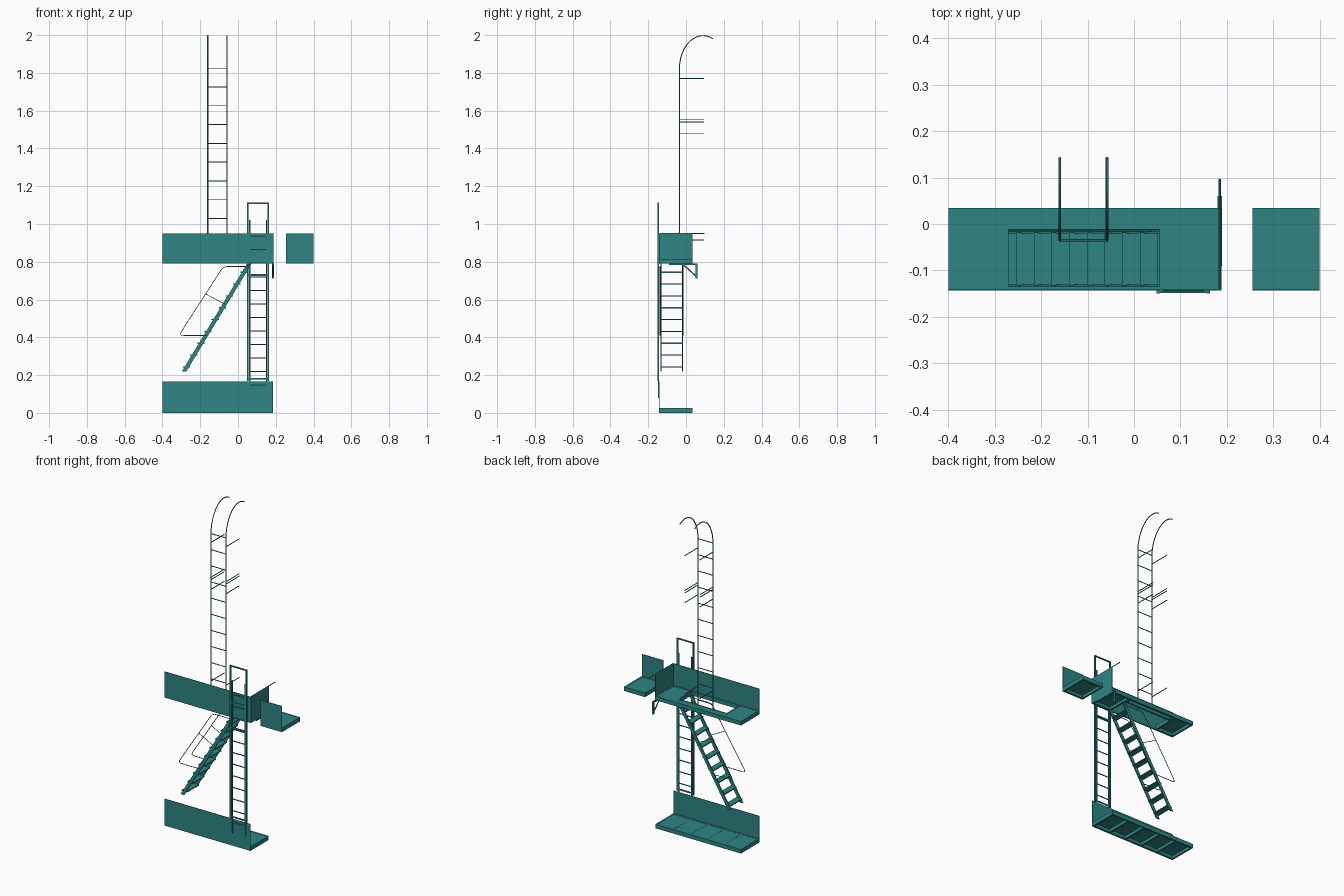
import bpy, math
from mathutils import Vector

cube = bpy.data.objects.get("Cube")
if cube:
    bpy.data.objects.remove(cube, do_unlink=True)

teal = bpy.data.materials.new("teal_painted_steel")
teal.use_nodes = True
COLOUR = (0.026, 0.235, 0.23, 1)
teal.diffuse_color = COLOUR
teal.node_tree.nodes["Principled BSDF"].inputs["Base Color"].default_value = COLOUR


def mesh_object(name, verts, faces):
    mesh = bpy.data.meshes.new(name)
    mesh.from_pydata(verts, [], faces)
    mesh.materials.append(teal)
    obj = bpy.data.objects.new(name, mesh)
    bpy.context.collection.objects.link(obj)
    return obj


def boxes(name, spans):
    """One object from boxes given as (x0, x1, y0, y1, z0, z1)."""
    verts, faces = [], []
    for x0, x1, y0, y1, z0, z1 in spans:
        n = len(verts)
        verts += [(x, y, z) for z in (z0, z1) for x, y in ((x0, y0), (x1, y0), (x1, y1), (x0, y1))]
        faces += [(n + 3, n + 2, n + 1, n), (n + 4, n + 5, n + 6, n + 7)]
        faces += [(n + i, n + (i + 1) % 4, n + 4 + (i + 1) % 4, n + 4 + i) for i in range(4)]
    return mesh_object(name, verts, faces)


def tubes(name, paths, radius):
    """Round bars swept along lists of points."""
    curve = bpy.data.curves.new(name, "CURVE")
    curve.dimensions = "3D"
    curve.bevel_depth = radius
    curve.bevel_resolution = 1
    curve.use_fill_caps = True
    for path in paths:
        spline = curve.splines.new("POLY")
        spline.points.add(len(path) - 1)
        for point, co in zip(spline.points, path):
            point.co = (*co, 1)
    obj = bpy.data.objects.new(name, curve)
    bpy.context.collection.objects.link(obj)
    curve.materials.append(teal)
    bpy.ops.object.select_all(action="DESELECT")
    obj.select_set(True)
    bpy.context.view_layer.objects.active = obj
    bpy.ops.object.convert(target="MESH")
    bpy.ops.object.shade_smooth_by_angle(angle=math.radians(50))
    return bpy.context.object


def rounded(points, radius):
    """Round the inner corners of a path."""
    pts = [Vector(p) for p in points]
    out = [pts[0]]
    for a, b, c in zip(pts, pts[1:], pts[2:]):
        start, end = b + (a - b).normalized() * radius, b + (c - b).normalized() * radius
        for i in range(6):
            t = i / 5
            out.append(start * (1 - t) ** 2 + b * 2 * t * (1 - t) + end * t * t)
    return out + [pts[-1]]


FRONT, BACK = -0.14, 0.035
LEFT, RIGHT = -0.4, 0.185
DECK, DEPTH, RIM, SKIN = 0.79, 0.025, 0.01, 0.003


def tray(name, x0, x1, y0, y1, z, cells):
    """Deck plate over a rim and cross bars, open underneath."""
    top = z + DEPTH
    spans = [(x0, x1, y0, y0 + RIM, z, top), (x0, x1, y1 - RIM, y1, z, top)]
    step = (x1 - x0 - RIM) / cells
    for i in range(cells + 1):
        x = x0 + i * step
        spans.append((x, x + RIM, y0 + RIM, y1 - RIM, z, top))
        if i < cells:
            spans.append((x + RIM, x + step, y0 + RIM, y1 - RIM, top - 0.006, top - 0.001))
    return boxes(name, spans)


# Platforms; the upper one surrounds a stair opening
HOLE_L, HOLE_R, HOLE_B = -0.27, 0.055, -0.012
tray("lower_platform", LEFT, RIGHT, FRONT, BACK, 0, 5)
tray("upper_platform_left", LEFT, HOLE_L, FRONT, BACK, DECK, 1)
tray("upper_platform_right", HOLE_R, RIGHT, FRONT, BACK, DECK, 1)
tray("upper_platform_walkway", HOLE_L, HOLE_R, HOLE_B, BACK, DECK, 1)
boxes("stair_opening_front_edge", [(HOLE_L, HOLE_R, FRONT, FRONT + 0.005, DECK, DECK + DEPTH)])
tray("side_platform", 0.255, 0.4, FRONT, BACK, DECK, 1)

# Guard panels
PANEL_TOP = 0.95
boxes("lower_front_panel", [(LEFT, RIGHT, FRONT - SKIN, FRONT, 0, 0.165)])
boxes("upper_front_panel", [(LEFT, RIGHT, FRONT - SKIN, FRONT, DECK, PANEL_TOP)])
boxes("upper_end_panel", [(RIGHT, RIGHT + SKIN, FRONT - SKIN, BACK, DECK, PANEL_TOP)])
boxes("side_front_panel", [(0.255, 0.4, FRONT - SKIN, FRONT, DECK, PANEL_TOP)])
tubes("panel_wall_tie", [[(RIGHT, FRONT, PANEL_TOP), (RIGHT, 0.097, PANEL_TOP)]], 0.0025)

# Bracket below the end of the upper platform
boxes("wall_bracket", [(0.18, 0.19, 0.05, 0.06, 0.712, DECK),
                       (0.18, 0.19, -0.09, 0.06, DECK - 0.008, DECK)])
tubes("wall_bracket_brace", [[(RIGHT, -0.02, DECK), (RIGHT, 0.055, 0.722)]], 0.004)

# Roof ladder with curved tops
RAILS, RAIL_Y = (-0.16, -0.058), -0.035
hook = [(RAIL_Y, 0.8), (RAIL_Y, 1.8)]
for i in range(1, 17):
    a = math.radians(180 - 115 * i / 16)
    hook.append((0.09 + 0.125 * math.cos(a), 1.82 + 0.177 * math.sin(a)))
tubes("roof_ladder_rails", [[(x, y, z) for y, z in hook] for x in RAILS], 0.003)
tubes("roof_ladder_rungs", [[(x, RAIL_Y, 0.83 + 0.0995 * i) for x in RAILS] for i in range(11)], 0.0025)
tubes("roof_ladder_wall_ties", [[(x, RAIL_Y, z), (x, 0.095, z)] for x in RAILS
                                for z in (0.915, 1.48, 1.54, 1.555, 1.77)], 0.0025)

# Stair: slanted stringers and treads
foot, head = Vector((-0.285, 0.22)), Vector((0.06, 0.79))
stair_y = (-0.133, -0.018)
half = 0.012
for side, y in zip(("front", "back"), stair_y):
    outline = [(foot.x - half, foot.y), (foot.x + half, foot.y), (head.x + half, head.y), (head.x - half, head.y)]
    verts = [(x, y + d, z) for d in (-0.003, 0.003) for x, z in outline]
    faces = [(0, 1, 2, 3), (7, 6, 5, 4)]
    faces += [(i + 4, (i + 1) % 4 + 4, (i + 1) % 4, i) for i in range(4)]
    mesh_object(side + "_stringer", verts, faces)
treads = []
for i in range(9):
    z = 0.243 + 0.0627 * i
    x = foot.x + (z - foot.y) * (head.x - foot.x) / (head.y - foot.y)
    treads.append((x - 0.02, x + 0.018, *stair_y, z - 0.003, z + 0.003))
boxes("stair_treads", treads)

# Stair handrails with a middle strut
rail = [(0.055, 0.775), (-0.078, 0.775), (-0.313, 0.41), (-0.165, 0.41)]
rails, struts = [], []
for y in (-0.137, -0.014):
    rails.append(rounded([(x, y, z) for x, z in rail], 0.025))
    struts.append([(-0.172, y, 0.63), (-0.068, y, 0.575)])
tubes("stair_handrails", rails, 0.002)
tubes("handrail_struts", struts, 0.0018)

# Drop ladder sliding in a tall guide frame
GUIDES = (0.052, 0.16)
frame = [(x - 0.004, x + 0.004, -0.15, -0.143, 0.17, 1.113) for x in GUIDES]
frame += [(GUIDES[0], GUIDES[1], -0.149, -0.144, z - 0.004, z + 0.004) for z in (0.18, 0.73, 0.885, 1.109)]
boxes("ladder_guide_frame", frame)
STILES = (0.062, 0.151)
boxes("drop_ladder_stiles", [(x - 0.003, x + 0.003, -0.149, -0.142, 0.08, 1.02) for x in STILES])
tubes("drop_ladder_rungs", [[(x, -0.146, 0.147 + 0.0717 * i) for x in STILES] for i in range(12)], 0.003)
